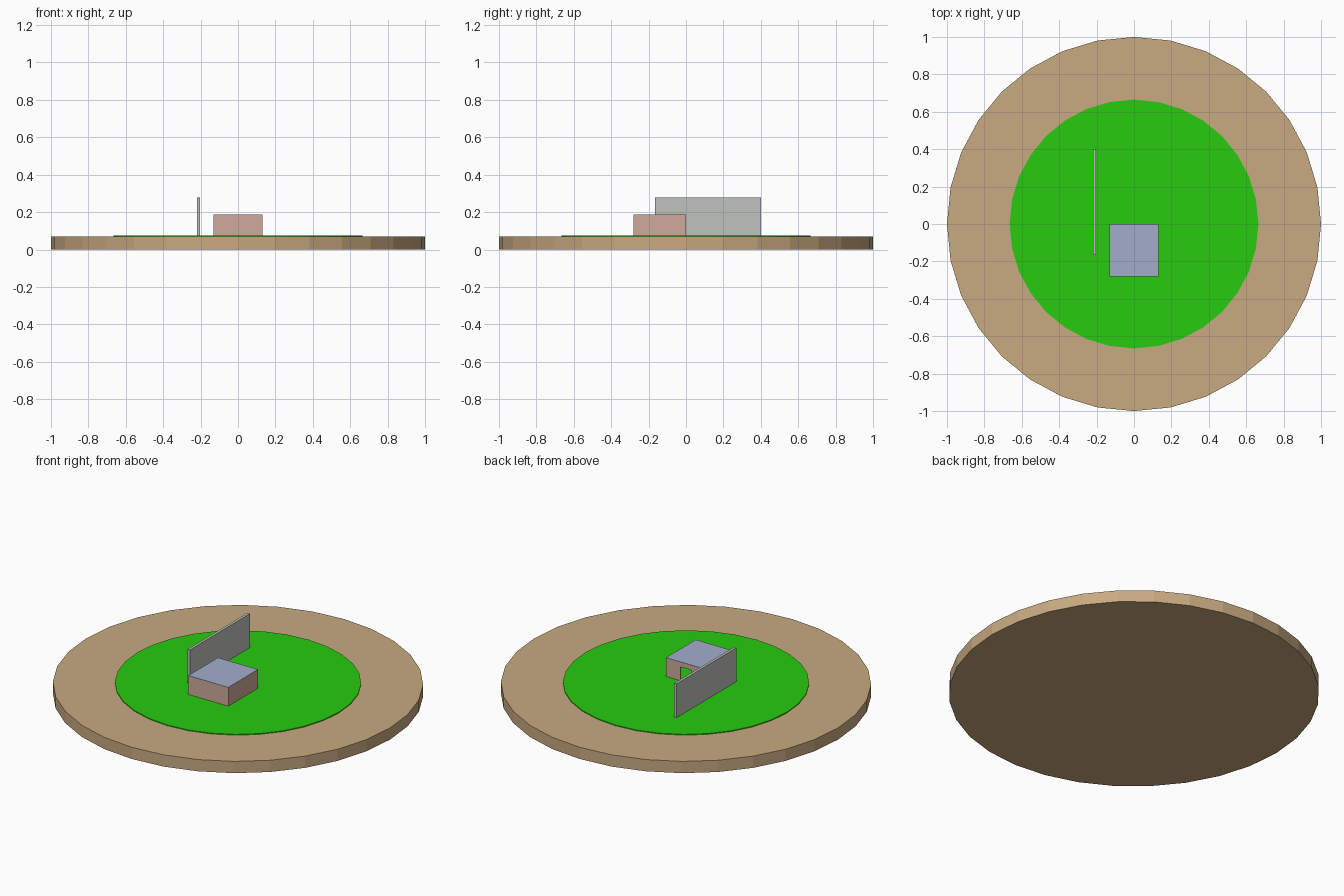
import bpy, bmesh
from math import pi, sin, cos

if "Cube" in bpy.data.objects:
    bpy.data.objects.remove(bpy.data.objects["Cube"])


def material(name, rgb):
    m = bpy.data.materials.new(name)
    m.diffuse_color = (*rgb, 1)
    m.use_nodes = True
    m.node_tree.nodes["Principled BSDF"].inputs["Base Color"].default_value = m.diffuse_color
    return m


def new_object(name, bm, mat):
    me = bpy.data.meshes.new(name)
    bm.to_mesh(me)
    bm.free()
    me.materials.append(mat)
    ob = bpy.data.objects.new(name, me)
    bpy.context.collection.objects.link(ob)
    return ob


def disc(name, radius, z0, z1, mat, sides=32):
    bm = bmesh.new()
    base = bm.faces.new([bm.verts.new((radius * cos(2 * pi * i / sides),
                                       radius * sin(2 * pi * i / sides), z0))
                         for i in range(sides)])
    top = bmesh.ops.extrude_face_region(bm, geom=[base], use_keep_orig=True)["geom"]
    bmesh.ops.translate(bm, vec=(0, 0, z1 - z0),
                        verts=[v for v in top if isinstance(v, bmesh.types.BMVert)])
    bmesh.ops.recalc_face_normals(bm, faces=bm.faces)
    return new_object(name, bm, mat)


def box(name, x0, x1, y0, y1, z0, z1, mat):
    bm = bmesh.new()
    bmesh.ops.create_cube(bm, size=1)
    for v in bm.verts:
        v.co = (x1 if v.co.x > 0 else x0,
                y1 if v.co.y > 0 else y0,
                z1 if v.co.z > 0 else z0)
    return new_object(name, bm, mat)


tan = material("sand", (0.58, 0.40, 0.22))
green = material("grass", (0.02, 0.60, 0.005))
pink = material("hut_pink", (0.62, 0.41, 0.33))
blue = material("roof_blue", (0.37, 0.42, 0.60))
grey = material("wall_grey", (0.53, 0.54, 0.51))

# Round base with thin grass layer
disc("base", 1.0, 0, 0.07, tan)
disc("grass", 0.665, 0.07, 0.075, green)

# Free-standing wall
box("screen_wall", -0.218, -0.202, -0.165, 0.40, 0.075, 0.277, grey)

# Hollow hut: thin walls with a doorway at the back
t, z0, z1 = 0.004, 0.075, 0.186
box("hut_front", -0.132, 0.132, -0.28, -0.28 + t, z0, z1, pink)
for side, s in (("left", -1), ("right", 1)):
    a, b = sorted((s * 0.132, s * (0.132 - t)))
    box("hut_side_" + side, a, b, -0.28 + t, -t, z0, z1, pink)
    a, b = sorted((s * 0.132, s * 0.035))
    box("hut_back_" + side, a, b, -t, 0, z0, z1, pink)
box("door_lintel", -0.035, 0.035, -t, 0, 0.157, z1, pink)

# Flat roof sheet
box("hut_roof", -0.132, 0.132, -0.28, 0, z1, z1 + 0.001, blue)
